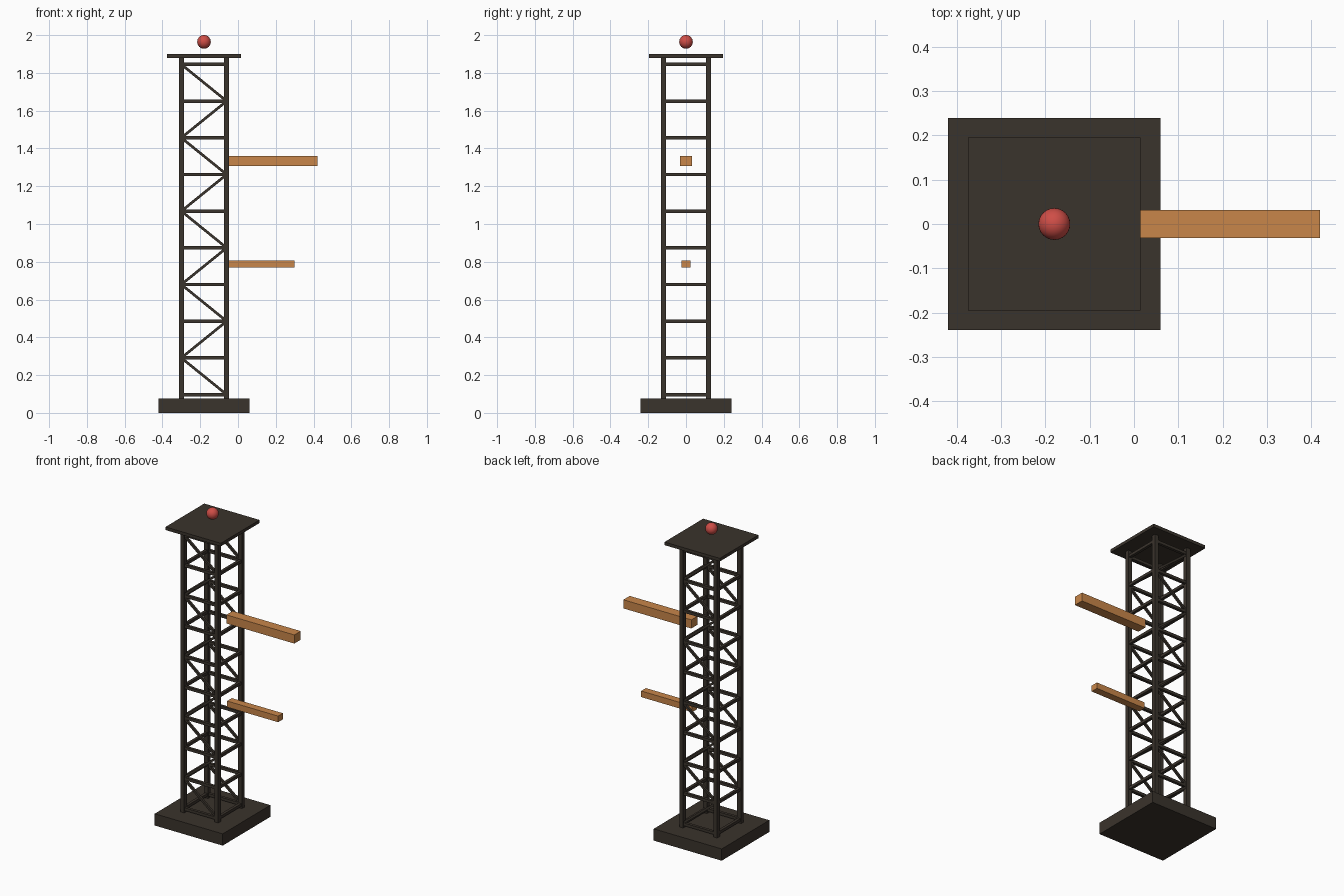
import bpy
import math
from mathutils import Vector

if "Cube" in bpy.data.objects:
    bpy.data.objects.remove(bpy.data.objects["Cube"])

CX = -0.18      # tower axis
HALF = 0.12     # leg offset from the axis


def material(name, rgb):
    m = bpy.data.materials.new(name)
    m.diffuse_color = (*rgb, 1)
    m.use_nodes = True
    m.node_tree.nodes["Principled BSDF"].inputs["Base Color"].default_value = m.diffuse_color
    return m


dark = material("dark_iron", (0.042, 0.033, 0.025))
timber = material("orange_timber", (0.58, 0.24, 0.068))
red = material("red_lamp", (0.62, 0.075, 0.062))


def box(name, lo, hi, mat):
    lo, hi = Vector(lo), Vector(hi)
    bpy.ops.mesh.primitive_cube_add(size=1, location=(lo + hi) / 2)
    ob = bpy.context.object
    ob.name = name
    ob.scale = hi - lo
    ob.data.materials.append(mat)
    return ob


def beam(name, a, b, width):
    """Square bar running from a to b."""
    a, b = Vector(a), Vector(b)
    bpy.ops.mesh.primitive_cube_add(size=1, location=(a + b) / 2)
    ob = bpy.context.object
    ob.name = name
    d = b - a
    # roll keeps the bar faces square to the world y axis
    if abs(d.y) > 1e-6:
        ob.rotation_euler = (math.pi / 2, 0, 0)
    else:
        ob.rotation_euler = (0, math.atan2(d.x, d.z), 0)
    ob.scale = (width, width, d.length)
    ob.data.materials.append(dark)
    return ob


# Base block and top platform
box("base", (CX - 0.24, -0.24, 0), (CX + 0.24, 0.24, 0.075), dark)
box("top_platform", (CX - 0.195, -0.195, 1.88), (CX + 0.195, 0.195, 1.90), dark)

# Four corner legs
for sx in (-1, 1):
    for sy in (-1, 1):
        x, y = CX + sx * HALF, sy * HALF
        beam("leg", (x, y, 0.07), (x, y, 1.885), 0.027)

# Horizontal rungs on all four sides
levels = [0.097 + i * 0.1942 for i in range(10)]
for z in levels:
    for s in (-1, 1):
        beam("front_back_rung", (CX - HALF, s * HALF, z), (CX + HALF, s * HALF, z), 0.018)
        beam("side_rung", (CX + s * HALF, -HALF, z), (CX + s * HALF, HALF, z), 0.018)

# Zigzag braces on the front and back
for i, (z0, z1) in enumerate(zip(levels, levels[1:])):
    side = 1 if i % 2 == 0 else -1
    for y in (-HALF, HALF):
        beam("diagonal_brace", (CX + side * HALF, y, z0), (CX - side * HALF, y, z1), 0.014)

# Two projecting arms
box("upper_arm", (-0.06, -0.032, 1.306), (0.42, 0.032, 1.361), timber)
box("lower_arm", (-0.06, -0.024, 0.769), (0.30, 0.024, 0.808), timber)

# Signal lamp above the platform
bpy.ops.mesh.primitive_uv_sphere_add(segments=24, ring_count=16, radius=0.036,
                                     location=(CX, 0, 1.964))
lamp = bpy.context.object
lamp.name = "lamp"
lamp.data.materials.append(red)
bpy.ops.object.shade_smooth_by_angle()
